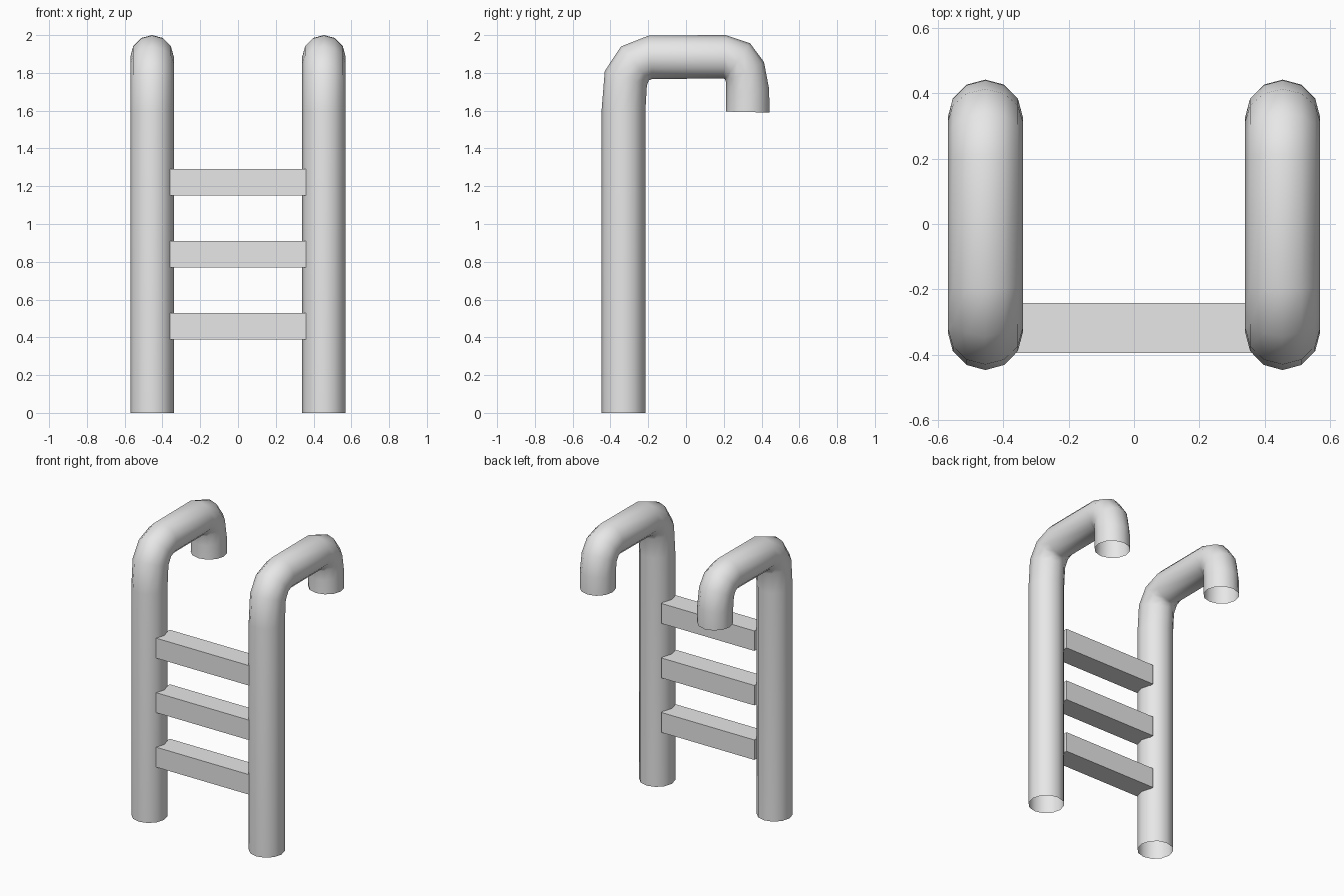
import bpy, bmesh, math
from mathutils import Vector

if "Cube" in bpy.data.objects:
    bpy.data.objects.remove(bpy.data.objects["Cube"])

grey = bpy.data.materials.new("light grey")
grey.diffuse_color = (0.8, 0.8, 0.8, 1)
grey.use_nodes = True
grey.node_tree.nodes["Principled BSDF"].inputs["Base Color"].default_value = grey.diffuse_color

# Rail side profile: (outer y, outer z, inner y, inner z) for each ring
RINGS = [
    (-0.447, 0.0, -0.215, 0.0), (-0.447, 1.6, -0.215, 1.6),
    (-0.43, 1.81, -0.207, 1.735), (-0.344, 1.94, -0.197, 1.76),
    (-0.196, 1.998, -0.18, 1.768), (0.21, 2.0, 0.2, 1.77),
    (0.339, 1.957, 0.207, 1.765), (0.413, 1.857, 0.211, 1.752),
    (0.44, 1.715, 0.213, 1.69), (0.442, 1.59, 0.211, 1.595),
]
SIDES = 12
RADIUS = 0.115


def finish(bm, name, smooth=False):
    bmesh.ops.recalc_face_normals(bm, faces=bm.faces)
    for f in bm.faces:
        f.smooth = smooth
    me = bpy.data.meshes.new(name)
    bm.to_mesh(me)
    bm.free()
    me.materials.append(grey)
    ob = bpy.data.objects.new(name, me)
    bpy.context.collection.objects.link(ob)
    return ob


def rail(name, x):
    """Open-ended bent tube."""
    bm = bmesh.new()
    rings = []
    for oy, oz, iy, iz in RINGS:
        outer, inner = Vector((x, oy, oz)), Vector((x, iy, iz))
        mid, half = (outer + inner) / 2, (outer - inner) / 2
        ring = []
        for k in range(SIDES):
            a = 2 * math.pi * k / SIDES
            ring.append(bm.verts.new(
                mid + half * math.cos(a) + Vector((RADIUS * math.sin(a), 0, 0))))
        rings.append(ring)
    for r0, r1 in zip(rings, rings[1:]):
        for k in range(SIDES):
            j = (k + 1) % SIDES
            f = bm.faces.new((r0[k], r0[j], r1[j], r1[k]))
    finish(bm, name, True)


def step(name, z):
    bm = bmesh.new()
    bmesh.ops.create_cube(bm, size=1)
    for v in bm.verts:
        v.co = Vector((v.co.x * 0.722, v.co.y * 0.153 - 0.318, v.co.z * 0.14 + z))
    finish(bm, name)


# Hand rails
rail("left_rail", -0.455)
rail("right_rail", 0.455)

# Steps
for i, z in enumerate((0.458, 0.84, 1.222)):
    step(f"step_{i + 1}", z)
